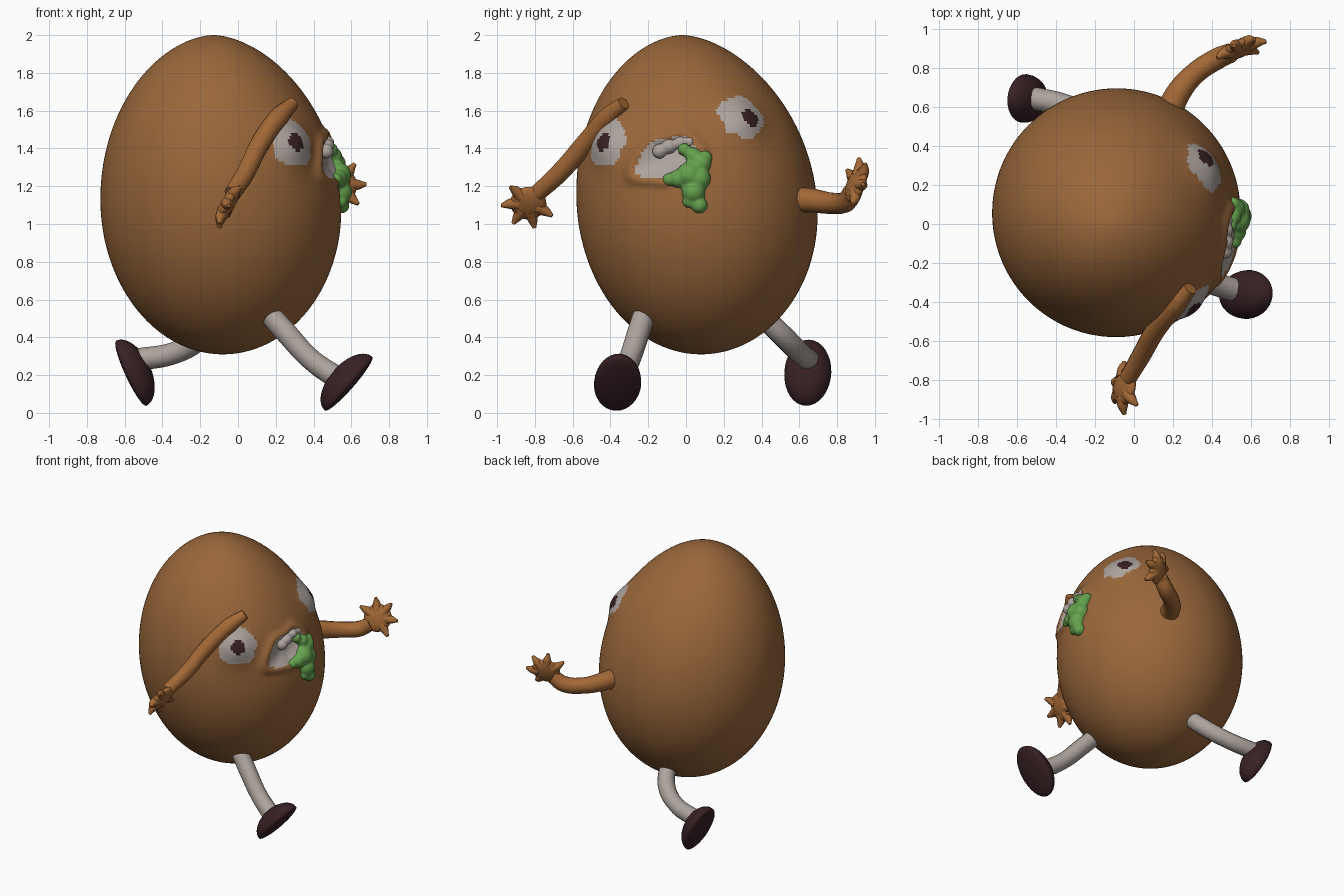
import bpy, bmesh, math
from mathutils import Vector, Matrix

cube = bpy.data.objects.get("Cube")
if cube:
    bpy.data.objects.remove(cube, do_unlink=True)


def material(name, rgb):
    m = bpy.data.materials.new(name)
    m.use_nodes = True
    m.diffuse_color = (*rgb, 1)
    m.node_tree.nodes["Principled BSDF"].inputs["Base Color"].default_value = (*rgb, 1)
    return m


BROWN = material("shell_brown", (0.32, 0.135, 0.043))
ORANGE = material("limb_brown", (0.37, 0.14, 0.037))
GREY = material("warm_grey", (0.42, 0.37, 0.34))
DARK = material("dark_maroon", (0.04, 0.015, 0.018))
GREEN = material("leaf_green", (0.13, 0.36, 0.075))


def finish(name, bm, *mats):
    mesh = bpy.data.meshes.new(name)
    bmesh.ops.recalc_face_normals(bm, faces=bm.faces)
    for f in bm.faces:
        f.smooth = True
    bm.to_mesh(mesh)
    bm.free()
    for m in mats:
        mesh.materials.append(m)
    ob = bpy.data.objects.new(name, mesh)
    bpy.context.collection.objects.link(ob)
    return ob


def tube(name, points, radii, mat):
    """Round limb swept along a smooth path."""
    cu = bpy.data.curves.new(name, "CURVE")
    cu.dimensions = "3D"
    cu.bevel_depth, cu.bevel_resolution, cu.use_fill_caps = 1, 4, True
    cu.resolution_u = 8
    sp = cu.splines.new("BEZIER")
    sp.bezier_points.add(len(points) - 1)
    for bp, p, r in zip(sp.bezier_points, points, radii):
        bp.co, bp.radius = p, r
        bp.handle_left_type = bp.handle_right_type = "AUTO"
    cu.materials.append(mat)
    ob = bpy.data.objects.new(name, cu)
    bpy.context.collection.objects.link(ob)
    bpy.ops.object.select_all(action="DESELECT")
    ob.select_set(True)
    bpy.context.view_layer.objects.active = ob
    bpy.ops.object.convert(target="MESH")
    bpy.ops.object.shade_smooth_by_angle(angle=math.radians(50))


def frame(center, u, n):
    """Axes: x along u, z along n."""
    n = Vector(n).normalized()
    u = Vector(u)
    u = (u - n * u.dot(n)).normalized()
    rot = Matrix((u, n.cross(u), n)).transposed()
    return Matrix.Translation(center) @ rot.to_4x4()


# Egg shape: centre line and radius at each height
BOTTOM, TOP, WIDEST, RADIUS = 0.31, 2.0, 1.1, 0.637


def axis(z):
    s = (z - BOTTOM) / (TOP - BOTTOM)
    return Vector((-0.08 - 0.05 * s * s, 0.08 - 0.1 * s * s, z))


def radius(z):
    if z > WIDEST:
        t, power = (z - WIDEST) / (TOP - WIDEST), 0.57
    else:
        t, power = (WIDEST - z) / (WIDEST - BOTTOM), 0.5
    return RADIUS * max(0, 1 - t * t) ** power


def on_face(y, z, lift=0):
    c = axis(z)
    return Vector((c.x + math.sqrt(radius(z) ** 2 - (y - c.y) ** 2) + lift, y, z))


# Eye centre, pupil centre
EYES = [(Vector((0.29, -0.42, 1.43)), Vector((0.32, -0.45, 1.44))),
        (Vector((0.34, 0.28, 1.55)), Vector((0.37, 0.345, 1.565)))]


def mouth_distance(p):
    if p.x < 0.1:
        return 9
    dy, dz = p.y + 0.105, p.z - 1.35 - 0.25 * (p.y + 0.105)
    a = math.atan2(dz, dy)
    return math.hypot(dy / 0.16, dz / 0.105) * (1 + 0.06 * math.sin(5 * a))


def sculpt(p):
    """Raise the eyes and lips, sink the mouth."""
    out = (p - axis(p.z))
    out = out.normalized() if out.length > 0.01 else Vector((0, 0, 1))
    h = sum(0.05 * math.exp(-((p - e).length / 0.12) ** 2) for e, _ in EYES)
    d = mouth_distance(p)
    h += 0.022 * math.exp(-((d - 1.15) / 0.2) ** 2) - 0.03 * math.exp(-(d / 0.7) ** 4)
    return p + out * h


def paint(p):
    if mouth_distance(p) < 1:
        return 1
    for eye, pupil in EYES:
        if (p - pupil).length < 0.052:
            return 2
        a = math.atan2(p.z - eye.z, p.y - eye.y)
        if (p - eye).length < 0.132 + 0.008 * math.sin(5 * a + 1):
            return 1
    return 0


# Egg body
bm = bmesh.new()
RINGS, SEGS = 150, 240
rows = []
for i in range(1, RINGS):
    z = (TOP + BOTTOM) / 2 - (TOP - BOTTOM) / 2 * math.cos(math.pi * i / RINGS)
    c, r = axis(z), radius(z)
    rows.append([bm.verts.new(sculpt(c + Vector((math.cos(a), math.sin(a), 0)) * r))
                 for a in (math.tau * j / SEGS for j in range(SEGS))])
low, high = bm.verts.new(axis(BOTTOM)), bm.verts.new(axis(TOP))
for j in range(SEGS):
    k = (j + 1) % SEGS
    bm.faces.new((low, rows[0][k], rows[0][j]))
    bm.faces.new((high, rows[-1][j], rows[-1][k]))
    for a, b in zip(rows, rows[1:]):
        bm.faces.new((a[j], a[k], b[k], b[j]))
for f in bm.faces:
    f.material_index = paint(f.calc_center_median())
finish("egg_body", bm, BROWN, GREY, DARK)


def blobs(name, spots, mat, lift=0):
    """Lumpy mass fused from balls lying on the face."""
    bm = bmesh.new()
    for y, z, r in spots:
        bmesh.ops.create_icosphere(bm, subdivisions=3, radius=r,
                                   matrix=Matrix.Translation(on_face(y, z, lift)))
    ob = finish(name, bm, mat)
    rm = ob.modifiers.new("fuse", "REMESH")
    rm.mode, rm.voxel_size, rm.use_smooth_shade = "VOXEL", 0.009, True
    sm = ob.modifiers.new("soften", "SMOOTH")
    sm.factor, sm.iterations = 0.5, 4


# Leaves spilling from the mouth, and the teeth
blobs("green_mouthful", [(-0.09, 1.235, 0.035), (-0.04, 1.24, 0.05), (0.02, 1.26, 0.07),
                         (0.08, 1.32, 0.055), (0.1, 1.35, 0.04), (0.07, 1.24, 0.062),
                         (0.04, 1.17, 0.063), (0.07, 1.1, 0.045), (0.015, 1.12, 0.035),
                         (-0.01, 1.395, 0.035), (0.04, 1.36, 0.045)], GREEN)
blobs("teeth", [(-0.14, 1.385, 0.04), (-0.09, 1.41, 0.04), (-0.03, 1.43, 0.035),
                (0.02, 1.435, 0.03)], GREY, -0.005)

# Legs
tube("front_leg", [(0.17, -0.22, 0.52), (0.25, -0.25, 0.43), (0.39, -0.3, 0.28),
                   (0.55, -0.35, 0.17)], [0.06, 0.06, 0.058, 0.062], GREY)
tube("rear_leg", [(-0.14, 0.4, 0.52), (-0.2, 0.52, 0.4), (-0.33, 0.6, 0.32),
                  (-0.54, 0.65, 0.28)], [0.058, 0.06, 0.058, 0.06], GREY)


# Shoes: domes with a shallow sole
def shoe(name, center, length, sole):
    bm = bmesh.new()
    bmesh.ops.create_uvsphere(bm, u_segments=32, v_segments=20, radius=1)
    for v in bm.verts:
        v.co.x *= 0.19
        v.co.y *= 0.125
        v.co.z *= 0.03 if v.co.z > 0 else 0.105
    bm.transform(frame(center, length, sole))
    finish(name, bm, DARK)


shoe("front_shoe", (0.585, -0.362, 0.155), (0.66, 0.06, 0.75), (0.75, 0, -0.66))
shoe("rear_shoe", (-0.565, 0.645, 0.21), (-0.42, 0.04, 0.9), (-0.9, 0.1, -0.42))

# Arms
tube("front_arm", [(0.29, -0.33, 1.64), (0.22, -0.41, 1.57), (0.12, -0.53, 1.43),
                   (0.04, -0.67, 1.27), (-0.03, -0.79, 1.16)],
     [0.035, 0.052, 0.052, 0.05, 0.045], ORANGE)
tube("rear_arm", [(0.17, 0.54, 1.13), (0.22, 0.66, 1.125), (0.31, 0.77, 1.11),
                  (0.43, 0.85, 1.12), (0.5, 0.88, 1.17)],
     [0.07, 0.064, 0.056, 0.055, 0.05], ORANGE)


# Hands: flat palm with five short pointed fingers
def hand(name, center, forward, normal):
    m = frame(center, forward, normal)
    bm = bmesh.new()
    bmesh.ops.create_uvsphere(bm, u_segments=24, v_segments=14, radius=1,
                              matrix=m @ Matrix.Diagonal((0.1, 0.095, 0.036, 1)))
    finish(name + "_palm", bm, ORANGE)
    for i, deg in enumerate((-105, -52, 0, 48, 100)):
        a = math.radians(deg)
        d = Vector((math.cos(a), math.sin(a), 0))
        pts = [m @ (d * r + Vector((0, 0, h))) for r, h in ((0.05, 0), (0.1, 0.006), (0.142, 0.022))]
        tube(f"{name}_finger_{i + 1}", pts, [0.036, 0.027, 0.01], ORANGE)


hand("front_hand", (-0.05, -0.835, 1.11), (-0.3, -0.55, -0.75), (0.83, -0.1, -0.5))
hand("rear_hand", (0.54, 0.9, 1.21), (0.55, 0.3, 0.75), (0.36, -0.81, 0.3))
